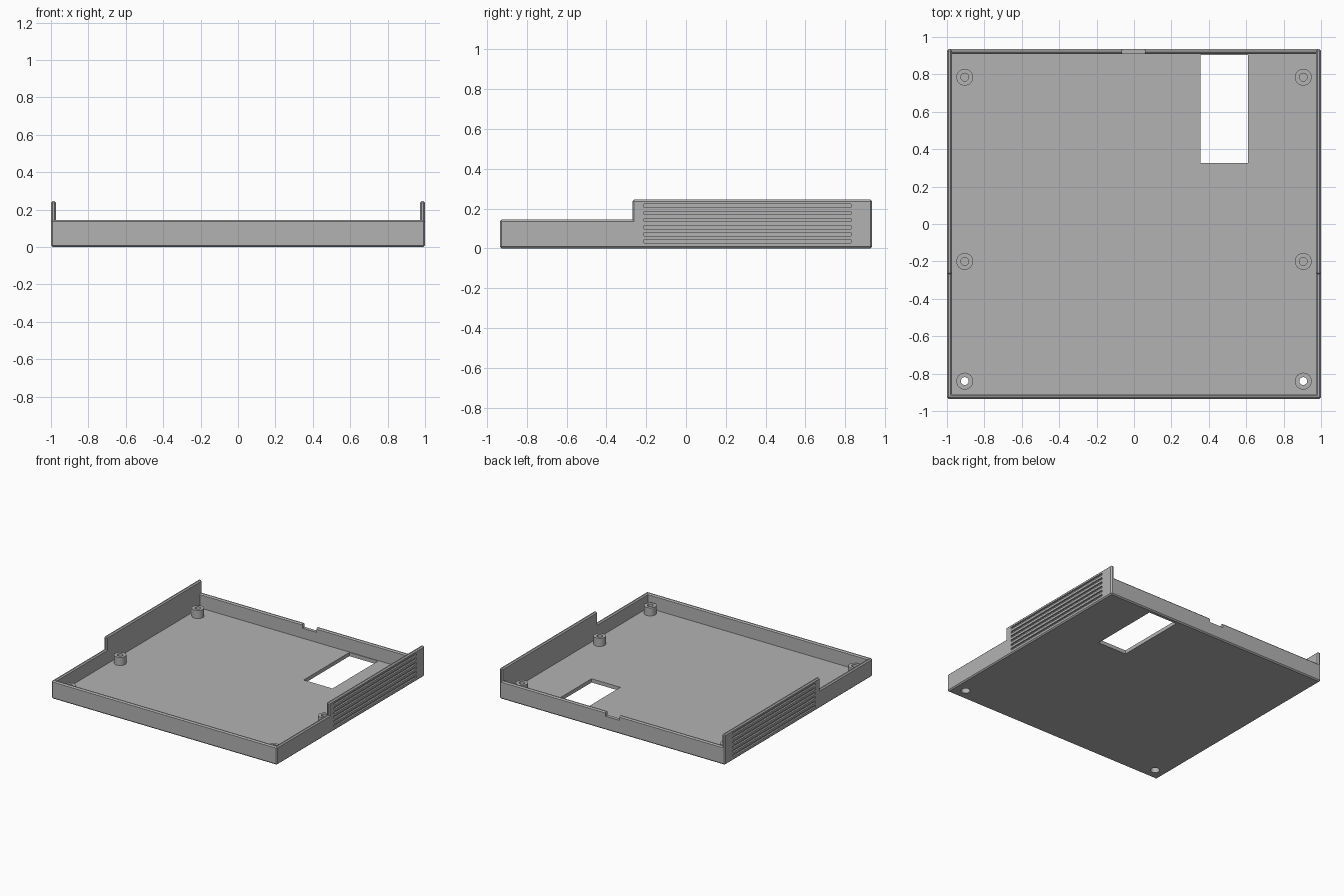
import bpy
import bmesh
from math import radians
from mathutils import Matrix, Vector

if "Cube" in bpy.data.objects:
    bpy.data.objects.remove(bpy.data.objects["Cube"], do_unlink=True)

# Main dimensions
HX, HY = 1.0, 0.935
WALL, FLOOR, LOW, TALL = 0.027, 0.03, 0.145, 0.245
STEP_Y = -0.27
CHAMFER = 0.009
BOSS_X, BOSS_ROWS = 0.905, (-0.84, -0.2, 0.785)
BOSS_TOP = 0.095

grey = bpy.data.materials.new("plain grey")
grey.use_nodes = True
colour = (0.45, 0.45, 0.45, 1)
grey.diffuse_color = colour
grey.node_tree.nodes["Principled BSDF"].inputs["Base Color"].default_value = colour


def make_object(name, bm):
    mesh = bpy.data.meshes.new(name)
    bm.to_mesh(mesh)
    bm.free()
    mesh.materials.append(grey)
    obj = bpy.data.objects.new(name, mesh)
    bpy.context.collection.objects.link(obj)
    return obj


def add_box(bm, low, high):
    low, high = Vector(low), Vector(high)
    matrix = Matrix.Translation((low + high) / 2) @ Matrix.Diagonal((*(high - low), 1))
    bmesh.ops.create_cube(bm, size=1, matrix=matrix)


def add_cylinder(bm, x, y, radius, z0, z1):
    bmesh.ops.create_cone(bm, cap_ends=True, segments=32, radius1=radius, radius2=radius,
                          depth=z1 - z0, matrix=Matrix.Translation((x, y, (z0 + z1) / 2)))


def combine(target, helper, operation):
    helper.hide_render = True
    mod = target.modifiers.new(helper.name, 'BOOLEAN')
    mod.operation, mod.solver, mod.object = operation, 'EXACT', helper
    bpy.context.view_layer.objects.active = target
    bpy.ops.object.modifier_apply(modifier=mod.name)
    bpy.data.objects.remove(helper, do_unlink=True)


# Tray: floor, low rim and tall side panels, laid out as a grid of solid cells
xs = (-HX, -HX + WALL, HX - WALL, HX)
ys = (-HY, -HY + WALL, STEP_Y, HY - WALL, HY)
zs = (0, FLOOR, LOW, TALL)


def solid(i, j, k):
    if not (0 <= i < 3 and 0 <= j < 4 and 0 <= k < 3):
        return False
    side = i != 1
    return k == 0 or (k == 1 and (side or j in (0, 3))) or (k == 2 and side and j >= 2)


bm = bmesh.new()
verts = {}


def corner(c):
    if c not in verts:
        verts[c] = bm.verts.new((xs[c[0]], ys[c[1]], zs[c[2]]))
    return verts[c]


for cell in [(i, j, k) for i in range(3) for j in range(4) for k in range(3)]:
    if not solid(*cell):
        continue
    for axis in range(3):
        for side in (0, 1):
            beside = list(cell)
            beside[axis] += 2 * side - 1
            if solid(*beside):
                continue
            u, v = (axis + 1) % 3, (axis + 2) % 3
            ring = []
            for du, dv in ((0, 0), (1, 0), (1, 1), (0, 1)):
                c = list(cell)
                c[axis] += side
                c[u] += du
                c[v] += dv
                ring.append(corner(tuple(c)))
            bm.faces.new(ring if side else ring[::-1])

# Chamfer every outward edge
bm.normal_update()
sharp = [e for e in bm.edges if e.is_convex and e.calc_face_angle() > 1]
bmesh.ops.bevel(bm, geom=sharp, offset=CHAMFER, offset_type='OFFSET', segments=1,
                affect='EDGES', clamp_overlap=True)
tray = make_object("tray", bm)

# Screw bosses
bm = bmesh.new()
for x in (-BOSS_X, BOSS_X):
    for y in BOSS_ROWS:
        add_cylinder(bm, x, y, 0.045, FLOOR / 2, BOSS_TOP)
combine(tray, make_object("screw_bosses", bm), 'UNION')

# Floor window, rear notch, side grooves and screw head recesses
bm = bmesh.new()
add_box(bm, (0.355, 0.325, -0.1), (0.61, 0.903, 0.1))
add_box(bm, (-0.065, HY - 0.06, LOW - 0.035), (0.06, HY + 0.1, LOW + 0.1))
for side in (-1, 1):
    for n in range(6):
        z = 0.028 + n * 0.0355
        edges = sorted((side * (HX - 0.013), side * (HX + 0.05)))
        add_box(bm, (edges[0], -0.21, z), (edges[1], 0.83, z + 0.017))
    add_cylinder(bm, side * BOSS_X, BOSS_ROWS[0], 0.034, -0.1, 0.05)
combine(tray, make_object("openings", bm), 'DIFFERENCE')

# Screw bores: the front pair goes right through, the others are blind
bm = bmesh.new()
for x in (-BOSS_X, BOSS_X):
    for y in BOSS_ROWS:
        start = -0.1 if y == BOSS_ROWS[0] else FLOOR
        add_cylinder(bm, x, y, 0.021, start, BOSS_TOP + 0.1)
combine(tray, make_object("screw_bores", bm), 'DIFFERENCE')

# Smooth the round parts, keep the edges crisp
bpy.ops.object.select_all(action='DESELECT')
tray.select_set(True)
bpy.context.view_layer.objects.active = tray
bpy.ops.object.shade_smooth_by_angle(angle=radians(30))
